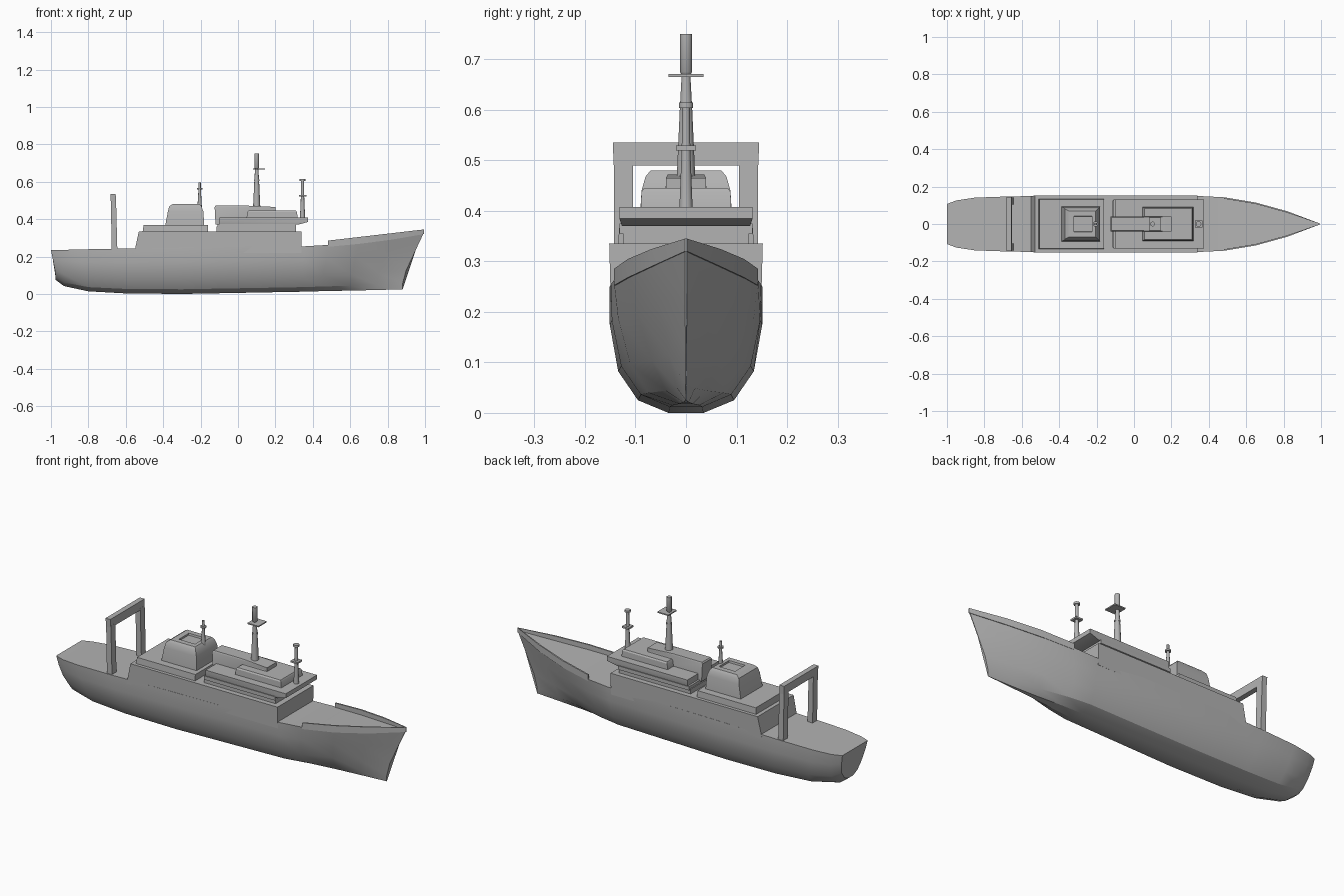
import bpy, bmesh, math

cube = bpy.data.objects.get("Cube")
if cube:
    bpy.data.objects.remove(cube, do_unlink=True)

grey = bpy.data.materials.new("ship grey")
grey.use_nodes = True
grey.diffuse_color = (0.45, 0.45, 0.45, 1)
grey.node_tree.nodes["Principled BSDF"].inputs["Base Color"].default_value = (0.45, 0.45, 0.45, 1)


def loft(name, rings, angle=30, caps=True):
    """Skin a row of equal-length closed rings."""
    bm = bmesh.new()
    rows = [[bm.verts.new(p) for p in ring] for ring in rings]
    n = len(rows[0])
    for a, b in zip(rows, rows[1:]):
        for i in range(n):
            j = (i + 1) % n
            bm.faces.new((a[i], a[j], b[j], b[i]))
    if caps:
        bm.faces.new(rows[0])
        bm.faces.new(rows[-1])
    bmesh.ops.recalc_face_normals(bm, faces=bm.faces)
    mesh = bpy.data.meshes.new(name)
    bm.to_mesh(mesh)
    bm.free()
    obj = bpy.data.objects.new(name, mesh)
    bpy.context.collection.objects.link(obj)
    mesh.materials.append(grey)
    bpy.ops.object.select_all(action="DESELECT")
    obj.select_set(True)
    bpy.context.view_layer.objects.active = obj
    bpy.ops.object.shade_smooth_by_angle(angle=math.radians(angle))
    return obj


def block(name, *levels):
    """Box with tapering levels of (z, aft x, fore x, half width)."""
    return loft(name, [[(a, -w, z), (f, -w, z), (f, w, z), (a, w, z)]
                       for z, a, f, w in levels])


def turned(name, x, *levels, sides=10):
    """Round post or disc from levels of (z, radius)."""
    steps = [math.tau * i / sides for i in range(sides)]
    return loft(name, [[(x + r * math.cos(t), r * math.sin(t), z) for t in steps]
                       for z, r in levels], 40)


# Hull stations: bottom x, deck x, keel z, deck z, half beam, lower fullness
stations = [
    (-.975, -1, .075, .235, .107, .8),
    (-.93, -.95, .042, .235, .126, .9),
    (-.8, -.85, .014, .238, .141, .96),
    (-.6, -.65, .003, .242, .148, 1),
    (-.3, -.3, 0, .25, .151, 1),
    (.34, .36, .012, .255, .149, .95),
    (.45, .48, .015, .262, .143, .8),
    (.6, .65, .018, .278, .115, .5),
    (.74, .82, .021, .3, .068, .35),
    (.88, .995, .025, .33, .002, .6),
]
curve = [(0, .23), (.1, .63), (.33, .89), (.7, 1), (1, 1)]
rings = []
for low, top, keel, deck, beam, full in stations:
    half = [(low + (top - low) * max(0, (f - .2) / .8),
             beam * w * (full + (1 - full) * f),
             keel + (deck - keel) * f) for f, w in curve]
    rings.append(half + [(x, -y, z) for x, y, z in reversed(half)])
loft("hull", rings, 25)

# Raised bulwark around the bow
for side, label in ((1, "left"), (-1, "right")):
    walls = []
    for low, x, keel, z, y, full in stations[6:]:
        rail = .285 + .06 * (x - .48) / .515
        inner = max(y - .008, 0)
        walls.append([(x, side * y, z - .01), (x, side * y, rail),
                      (x, side * inner, rail), (x, side * inner, z - .01)])
    loft(label + "_bow_bulwark", walls)

# Full-width deckhouse and the tier under the funnel
block("main_deckhouse", (.22, -.555, .34, .149), (.335, -.53, .34, .152))
block("aft_tier", (.33, -.51, -.16, .135), (.368, -.505, -.16, .132))

# Funnel with recessed top
block("funnel", (.36, -.39, -.18, .093), (.44, -.375, -.185, .088),
      (.468, -.368, -.195, .08), (.48, -.35, -.205, .07),
      (.48, -.32, -.225, .042), (.47, -.32, -.225, .04))

# Bridge tiers
block("bridge_base", (.33, -.115, .31, .125), (.36, -.115, .31, .125))
block("bridge_lip", (.355, -.11, .31, .132), (.375, -.11, .31, .132))
block("bridge_deck", (.37, -.1, .32, .127), (.385, -.1, .375, .132),
      (.408, -.1, .375, .132))
block("bridge_house", (.40, .045, .32, .09), (.438, .05, .315, .088),
      (.445, .055, .31, .083))
block("centre_house", (.37, -.12, .2, .04), (.465, -.125, .2, .04),
      (.472, -.12, .05, .036))
block("mast_base", (.44, .06, .19, .042), (.46, .065, .185, .038))

# Main mast
turned("main_mast", .1, (.45, .02), (.6, .013), (.67, .009), (.675, .013), (.75, .013))
turned("main_mast_collar", .1, (.604, .015), (.612, .015))
block("main_mast_platform", (.665, .08, .145, .035), (.671, .08, .145, .035))

# Fore mast
turned("fore_mast", .345, (.4, .014), (.52, .009), (.605, .008))
block("fore_mast_platform", (.52, .325, .365, .02), (.529, .325, .365, .02))
turned("fore_mast_cap", .345, (.604, .015), (.615, .015))

# Funnel mast
turned("funnel_mast", -.205, (.37, .015), (.48, .011), (.55, .007), (.595, .006))
turned("funnel_mast_disc", -.205, (.558, .015), (.566, .015))

# Stern gantry
for side, label in ((1, "left"), (-1, "right")):
    loft(label + "_gantry_leg",
         [[(x, side * y, z) for x, y in ((a, .105), (f, .105), (f, .143), (a, .143))]
          for z, a, f in ((.23, -.675, -.645), (.5, -.68, -.652))])
block("gantry_beam", (.49, -.68, -.652, .143), (.535, -.682, -.654, .145))
